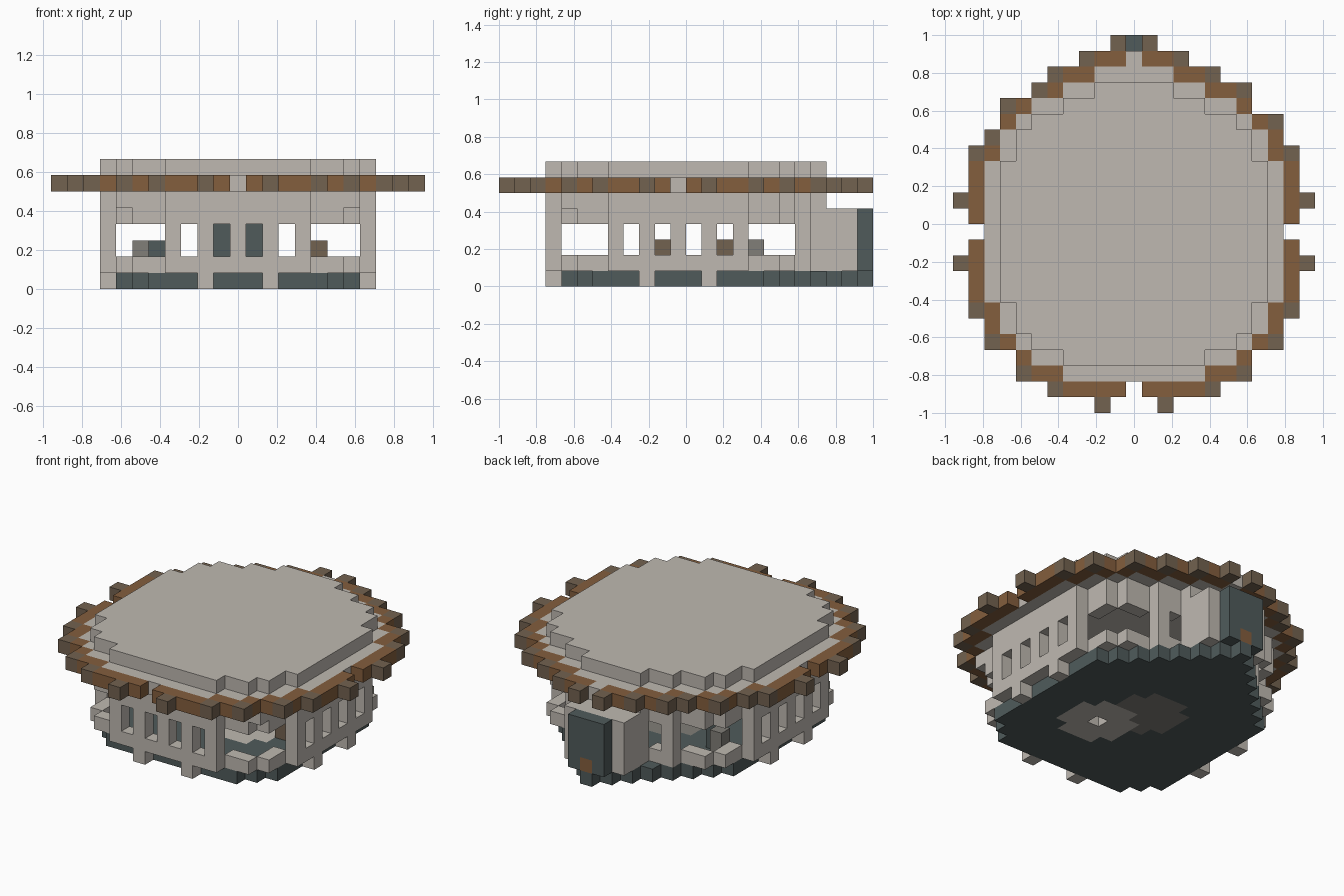
import bpy, bmesh
from mathutils import Vector

if "Cube" in bpy.data.objects:
    bpy.data.objects.remove(bpy.data.objects["Cube"])

U = 1 / 12  # block size


def material(name, rgb):
    m = bpy.data.materials.new(name)
    m.use_nodes = True
    m.diffuse_color = (*rgb, 1)
    m.node_tree.nodes["Principled BSDF"].inputs["Base Color"].default_value = (*rgb, 1)
    return m


stone = material("pale stone", (0.52, 0.485, 0.44))
slate = material("dark slate", (0.08, 0.105, 0.105))
wood = material("warm wood", (0.23, 0.112, 0.047))
bark = material("dull bark", (0.17, 0.122, 0.08))
cobble = material("grey cobble", (0.22, 0.21, 0.188))

parts = {}   # part name -> (material, cells)
filled = {}  # cell -> part name


def add(name, mat, cells):
    """Place blocks of one part; blocks already taken keep their owner."""
    own = parts.setdefault(name, (mat, set()))[1]
    for c in cells:
        if c not in filled:
            filled[c] = name
            own.add(c)


def rows(*spans):
    """Expand (first row, last row, half width) spans to a row table."""
    return {j: h for a, b, h in spans for j in range(a, b + 1)}


def plan(table):
    return {(i, j) for j, h in table.items() for i in range(-h, h + 1)}


def layer(cells, *levels):
    return {(i, j, k) for i, j in cells for k in levels}


def near(c):
    i, j = c
    return ((i + 1, j), (i - 1, j), (i, j + 1), (i, j - 1))


def disc(ci, cj):
    return {(ci + a, cj + b) for a in range(-2, 3) for b in range(-2, 3)
            if abs(a) + abs(b) < 4}


# Stepped outlines: the upper roof, and the eave slab one block wider
outline = plan(rows((3, 3, 4), (4, 4, 6), (5, 6, 7), (7, 15, 8),
                    (16, 17, 7), (18, 18, 6), (19, 19, 4), (20, 20, 2)))
eave = outline | {n for c in outline for n in near(c)}
add("upper_roof", stone, layer(outline, 7))
add("eave_slab", stone, layer(eave | {(0, 22)}, 6))

# Wooden rim around the slab, open at the middle of the front and the sides
right_edge = rows((1, 1, 5), (2, 3, 7), (4, 5, 9), (6, 10, 10), (12, 16, 10),
                  (17, 18, 9), (19, 20, 7), (21, 21, 5), (22, 22, 3), (23, 23, 1))
left_edge = {**right_edge, 18: 8, 19: 8, 20: 6}
rim = {(s * i, j) for s, edge in ((1, right_edge), (-1, left_edge))
       for j, h in edge.items() for i in range(1, h + 1)} - eave
studs = {(s * i, j) for s in (1, -1) for i, j in ((2, 0), (11, 9), (11, 13))}
rim |= studs
corners = {(i, j) for i, j in rim
           if (i + (1 if i > 0 else -1), j) not in rim | eave
           and (i, j + (1 if j > 11 else -1)) not in rim | eave}
add("rim_corners", bark, layer(corners, 6))
add("rim_beams", wood, layer(rim - corners, 6))

# Walls follow the outline, with openings left for windows and the back passage
wall = {c for c in outline if any(n not in outline for n in near(c))}
holes = {(s * i, j) for s in (1, -1) for i, j in
         [(8, r) for r in (8, 10, 12, 14)] + [(7, r) for r in (5, 6, 16, 17)]
         + [(1, 3), (3, 3), (5, 4), (6, 4), (3, 19), (5, 18), (6, 18)]}
passage = {(i, 20) for i in (-1, 0, 1)}
add("walls", stone, layer(wall - passage, 1, 4, 5) | layer(passage, 5)
    | layer(wall - holes - passage, 2, 3))
add("walls", stone, layer({(-7, 4), (7, 4)}, 5))
add("wall_feet", stone, layer({(s * i, j) for s in (1, -1)
                               for i, j in ((2, 3), (8, 9), (8, 13))}, 0))

# Back porch and its door block
porch = plan(rows((20, 22, 2)))
add("porch_walls", stone, layer({c for c in porch if abs(c[0]) == 2}, 1, 2, 3))
add("porch_roof", stone, layer(porch, 4))
add("door_step", wood, {(0, 23, 1)})
add("door", slate, layer({(i, 23) for i in (-1, 0, 1)}, 1, 2, 3, 4))

# Floor with a round hearth that is open in the middle, and a cobbled patch
base = plan(rows((4, 4, 5), (5, 5, 6), (6, 16, 7), (17, 17, 6), (18, 18, 5),
                 (19, 19, 4), (20, 20, 3), (21, 21, 2), (22, 22, 1), (23, 23, 0)))
pit = (2, 10)
hearth = disc(*pit)
add("hearth", stone, layer(hearth - {pit}, 0))
add("cobbled_floor", cobble, layer(disc(0, 13) - hearth, 0))
add("foundation", slate, layer(base - hearth, 0))

# Furniture
add("stools", bark, layer({(5, 10), (5, 14)}, 1, 2))
add("stove", cobble, layer({(-6, 16)}, 1, 2))
add("anvil", slate, layer({(-5, 15)}, 1, 2))


def build(name, mat, cells):
    """Skin the open sides of a part's blocks and merge flat areas."""
    bm = bmesh.new()
    seen = {}

    def vert(p):
        key = tuple(round(v * 2) for v in p)
        if key not in seen:
            seen[key] = bm.verts.new(((p[0]) * U, (p[1] - 11.5) * U, (p[2] + 0.5) * U))
        return seen[key]

    for c in sorted(cells):
        for axis in range(3):
            for sign in (1, -1):
                n = Vector((0, 0, 0))
                n[axis] = sign
                if tuple(int(a + b) for a, b in zip(c, n)) in filled:
                    continue
                u = Vector((0, 0, 0))
                u[(axis + 1) % 3] = 1
                v = n.cross(u)
                mid = Vector(c) + n / 2
                bm.faces.new([vert(mid + (u * a + v * b) / 2)
                              for a, b in ((-1, -1), (1, -1), (1, 1), (-1, 1))])
    bmesh.ops.dissolve_limit(bm, angle_limit=0.02, verts=bm.verts, edges=bm.edges)
    mesh = bpy.data.meshes.new(name)
    bm.to_mesh(mesh)
    bm.free()
    mesh.materials.append(mat)
    bpy.context.collection.objects.link(bpy.data.objects.new(name, mesh))


for part, (mat, cells) in parts.items():
    build(part, mat, cells)
